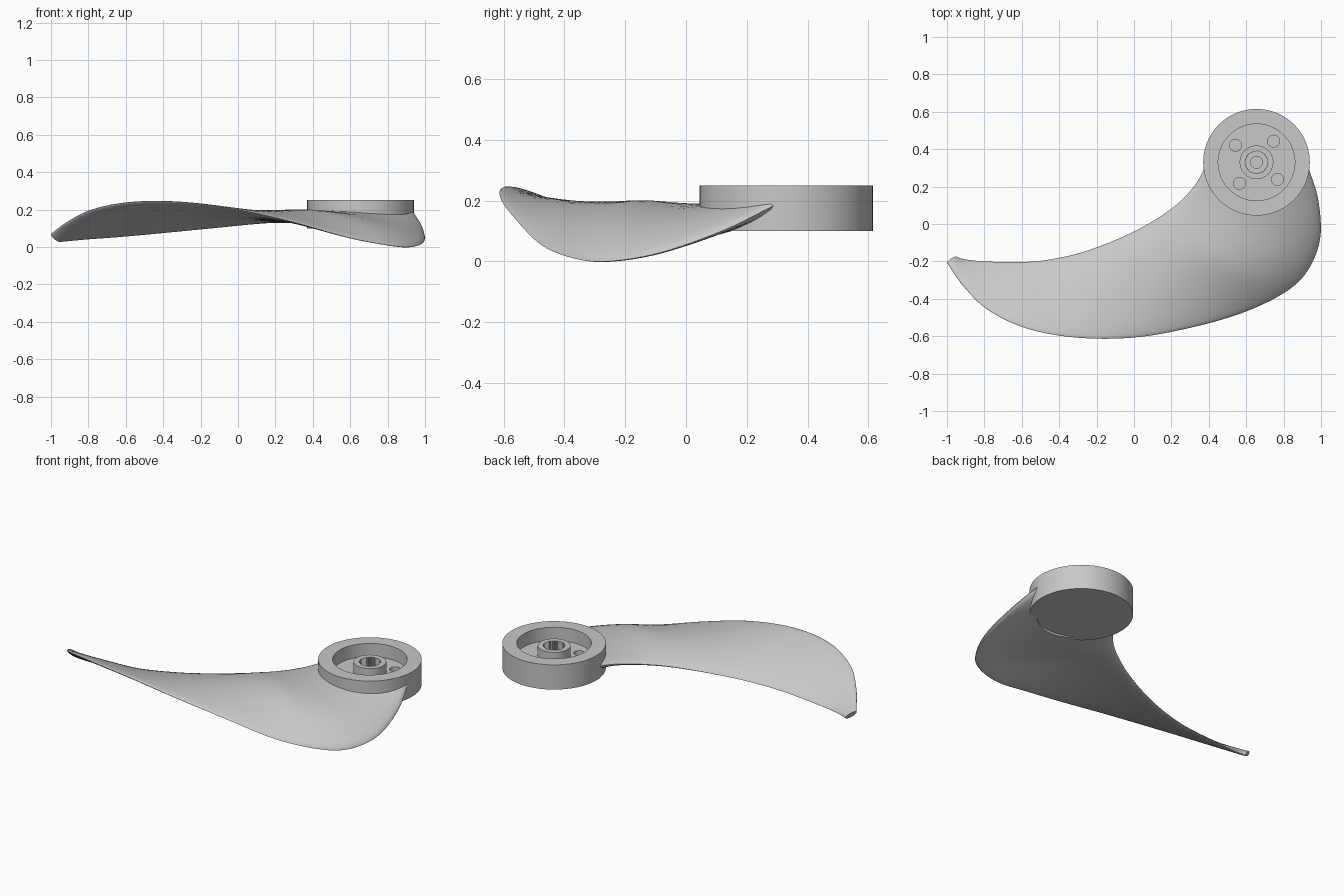
import bpy, bmesh, math
from mathutils import Vector

if "Cube" in bpy.data.objects:
    bpy.data.objects.remove(bpy.data.objects["Cube"], do_unlink=True)

# Single grey material
grey = bpy.data.materials.new("plain_grey")
grey.use_nodes = True
colour = (0.58, 0.58, 0.58, 1)
grey.diffuse_color = colour
grey.node_tree.nodes["Principled BSDF"].inputs["Base Color"].default_value = colour

HUB = Vector((0.655, 0.33, 0))
HUB_RADIUS = 0.285


def make_object(name, bm):
    bmesh.ops.recalc_face_normals(bm, faces=bm.faces)
    mesh = bpy.data.meshes.new(name)
    bm.to_mesh(mesh)
    bm.free()
    mesh.materials.append(grey)
    obj = bpy.data.objects.new(name, mesh)
    bpy.context.collection.objects.link(obj)
    return obj


def activate(obj):
    bpy.ops.object.select_all(action='DESELECT')
    obj.select_set(True)
    bpy.context.view_layer.objects.active = obj


def cut(obj, cutter):
    cutter.hide_render = True
    mod = obj.modifiers.new("cut", 'BOOLEAN')
    mod.operation = 'DIFFERENCE'
    mod.solver = 'EXACT'
    mod.object = cutter
    activate(obj)
    bpy.ops.object.modifier_apply(modifier=mod.name)
    bpy.data.objects.remove(cutter, do_unlink=True)


def smooth(obj, degrees):
    activate(obj)
    bpy.ops.object.shade_smooth_by_angle(angle=math.radians(degrees))


def bridge(bm, rings):
    for a, b in zip(rings, rings[1:]):
        for k in range(len(a)):
            n = (k + 1) % len(a)
            bm.faces.new((a[k], a[n], b[n], b[k]))


def cylinders(name, spots, radius, low, high, segments):
    bm = bmesh.new()
    for spot in spots:
        made = bmesh.ops.create_cone(bm, cap_ends=True, segments=segments,
                                     radius1=radius, radius2=radius, depth=high - low)
        bmesh.ops.translate(bm, verts=made["verts"],
                            vec=spot + Vector((0, 0, (low + high) / 2)))
    return make_object(name, bm)


# Hub: lathed cup with a raised boss and a finely toothed socket
def build_hub():
    segments = 72
    profile = [(HUB_RADIUS, 0.1), (HUB_RADIUS, 0.25), (0.205, 0.25), (0.205, 0.17),
               (0.09, 0.17), (0.09, 0.235), (0.062, 0.235), (0.062, 0.15),
               (0.032, 0.15), (0.032, 0.12)]
    bm = bmesh.new()
    rings = []
    for radius, z in profile:
        ring = []
        for k in range(segments):
            angle = math.tau * k / segments
            tooth = 0.006 if radius == 0.062 and k % 2 else 0
            r = radius - tooth
            ring.append(bm.verts.new(HUB + Vector((r * math.cos(angle), r * math.sin(angle), z))))
        rings.append(ring)
    bridge(bm, rings)
    bm.faces.new(rings[0])
    bm.faces.new(rings[-1])
    hub = make_object("hub", bm)

    # Four blind bolt holes in the recess floor
    spots = []
    for k in range(4):
        angle = math.radians(51 + 90 * k)
        spots.append(HUB + Vector((math.cos(angle), math.sin(angle), 0)) * 0.145)
    cut(hub, cylinders("bolt_hole_cutter", spots, 0.032, 0.125, 0.21, 24))
    smooth(hub, 25)


# Blade stations from root to tip: inner edge, middle, outer edge
STATIONS = [
    ((.395, .34, .175), (.66, .25, .17), (.93, .31, .195)),
    ((.365, .275, .17), (.68, .08, .145), (.985, .13, .105)),
    ((.32, .2, .162), (.66, -.05, .135), (.995, -.08, .03)),
    ((.235, .11, .15), (.58, -.14, .145), (.925, -.255, 0)),
    ((.12, .027, .137), (.45, -.2, .163), (.8, -.37, .01)),
    ((-.01, -.045, .12), (.28, -.25, .17), (.58, -.475, .053)),
    ((-.16, -.11, .102), (.06, -.32, .175), (.3, -.555, .132)),
    ((-.32, -.163, .085), (-.16, -.37, .175), (0, -.607, .2)),
    ((-.5, -.197, .067), (-.4, -.395, .165), (-.3, -.608, .24)),
    ((-.65, -.203, .053), (-.61, -.38, .155), (-.57, -.56, .24)),
    ((-.8, -.2, .042), (-.79, -.33, .125), (-.78, -.46, .2)),
    ((-.9, -.19, .033), (-.9, -.265, .09), (-.91, -.335, .135)),
    ((-.95, -.177, .028), (-.975, -.19, .05), (-1, -.205, .07)),
]


def rail(points, steps):
    pts = [Vector(p) for p in points]
    pts = [2 * pts[0] - pts[1]] + pts + [2 * pts[-1] - pts[-2]]
    out = []
    for i in range(1, len(pts) - 2):
        a, b, c, d = pts[i - 1:i + 3]
        for k in range(steps):
            t = k / steps
            out.append(b + (c - a) * (t / 2) + (2 * a - 5 * b + 4 * c - d) * (t * t / 2)
                       + (3 * b - a - 3 * c + d) * (t ** 3 / 2))
    return out + [pts[-2]]


# Blade: arched surface across three rails, thickened most under the inner root
def build_blade():
    across = 18
    inner, middle, outer = (rail(r, 6) for r in zip(*STATIONS))
    spread = [(1 - math.cos(math.pi * j / across)) / 2 for j in range(across + 1)]
    grid = [[a * (1 - s) * (1 - 2 * s) + m * 4 * s * (1 - s) + b * s * (2 * s - 1)
             for s in spread] for a, m, b in zip(inner, middle, outer)]
    bm = bmesh.new()
    rings = []
    last = len(grid) - 1
    for i, row in enumerate(grid):
        root = 1 - i / last
        above = 0.014 + 0.033 * root ** 2
        upper, lower = [], []
        for j, p in enumerate(row):
            along = grid[min(i + 1, last)][j] - grid[max(i - 1, 0)][j]
            chord = row[min(j + 1, across)] - row[max(j - 1, 0)]
            normal = along.cross(chord).normalized()
            if normal.z < 0:
                normal.negate()
            normal *= math.sin(math.pi * j / across)
            below = above + 0.045 * root ** 2 * (1 - spread[j])
            upper.append(p + normal * above)
            lower.append(p - normal * below)
        rings.append([bm.verts.new(p) for p in upper + lower[-2:0:-1]])
    bridge(bm, rings)
    bm.faces.new(rings[0])
    bm.faces.new(rings[-1])
    blade = make_object("blade", bm)

    # Trim the root so it ends inside the hub wall
    cut(blade, cylinders("root_cutter", [HUB], 0.25, -0.2, 0.5, 64))
    smooth(blade, 40)


build_hub()
build_blade()
